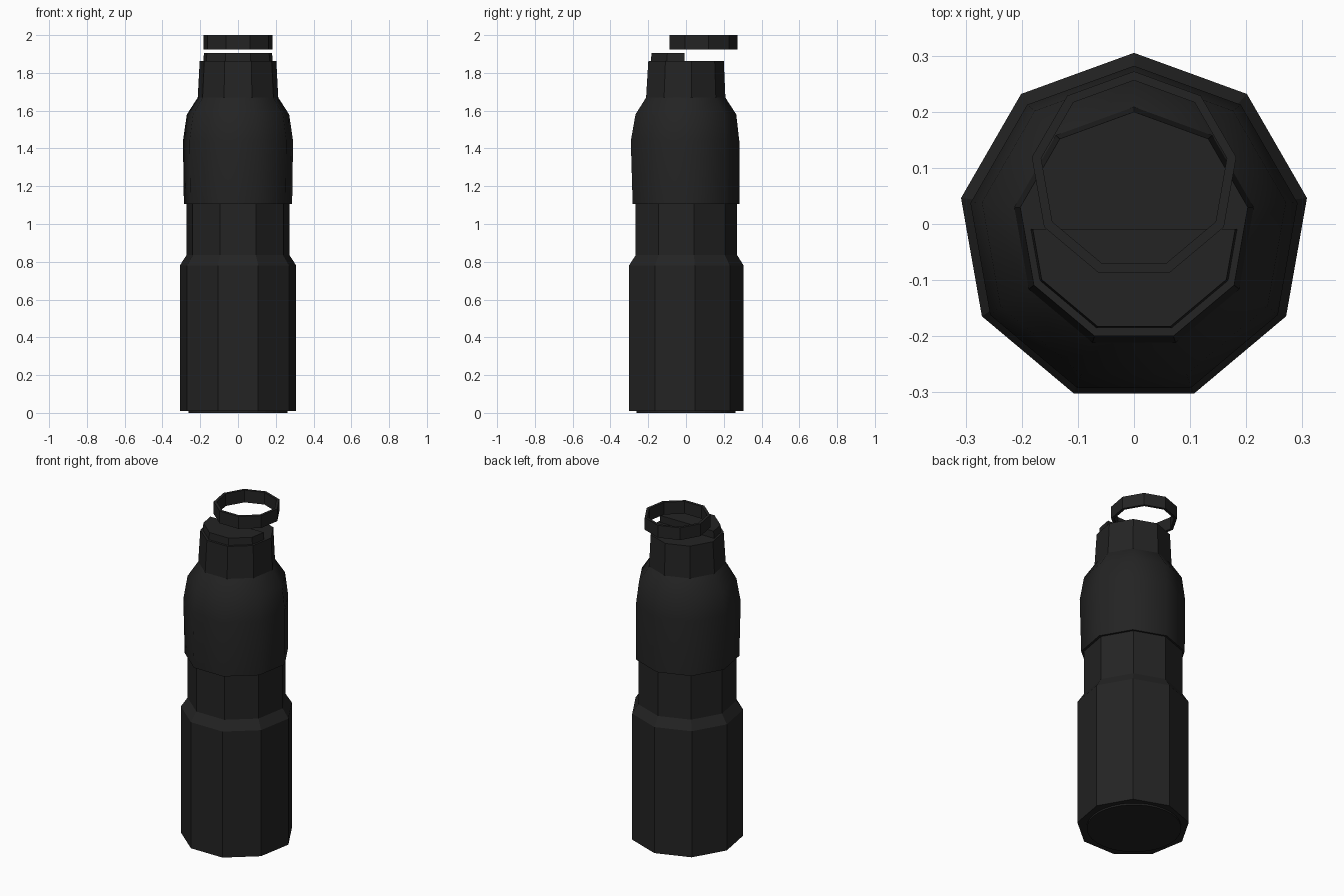
import bpy
import bmesh
import math

cube = bpy.data.objects.get("Cube")
if cube:
    bpy.data.objects.remove(cube, do_unlink=True)

SIDES = 9


def make_material(name, colour):
    mat = bpy.data.materials.new(name)
    mat.use_nodes = True
    mat.diffuse_color = colour
    mat.node_tree.nodes["Principled BSDF"].inputs["Base Color"].default_value = colour
    return mat


charcoal = make_material("charcoal black", (0.017, 0.017, 0.017, 1))


def add_object(name, bm):
    bmesh.ops.recalc_face_normals(bm, faces=bm.faces)
    mesh = bpy.data.meshes.new(name)
    bm.to_mesh(mesh)
    bm.free()
    mesh.materials.append(charcoal)
    obj = bpy.data.objects.new(name, mesh)
    bpy.context.collection.objects.link(obj)
    return obj


def lathe(profile, sides=SIDES, closed=False):
    """Stack polygon rings given as (z, radius, centre y), one corner facing the back."""
    bm = bmesh.new()
    rings = []
    for z, r, cy in profile:
        angles = [math.pi / 2 + math.tau * i / sides for i in range(sides)]
        rings.append([bm.verts.new((r * math.cos(a), cy + r * math.sin(a), z)) for a in angles])
    pairs = list(zip(rings, rings[1:]))
    if closed:
        pairs.append((rings[-1], rings[0]))
    else:
        bm.faces.new(rings[0])
        bm.faces.new(rings[-1])
    for low, high in pairs:
        for i in range(sides):
            j = (i + 1) % sides
            bm.faces.new((low[i], low[j], high[j], high[i]))
    return bm


# Faceted lower body with a narrower grip band
add_object("lower_body", lathe([
    (0.01, 0.313, -0.008), (0.78, 0.313, -0.008),
    (0.835, 0.277, -0.006), (1.15, 0.277, -0.006)]))

# Round foot pad under the body
add_object("foot_pad", lathe([(0, 0.262, 0), (0.02, 0.262, 0)], sides=32))

# Softly shaded shoulder sleeve overhanging the grip band
sleeve = add_object("shoulder_sleeve", lathe([
    (1.107, 0.291, -0.009), (1.44, 0.296, -0.014),
    (1.58, 0.275, -0.009), (1.67, 0.216, -0.008)]))
bpy.ops.object.select_all(action="DESELECT")
sleeve.select_set(True)
bpy.context.view_layer.objects.active = sleeve
bpy.ops.object.shade_smooth_by_angle(angle=math.radians(50))

# Faceted neck
add_object("neck", lathe([(1.66, 0.217, -0.008), (1.862, 0.206, -0.006)]))

# Half lid on the front of the neck top, cut straight across
lid = lathe([(1.855, 0.194, -0.004), (1.905, 0.19, -0.004)])
cut = bmesh.ops.bisect_plane(lid, geom=lid.verts[:] + lid.edges[:] + lid.faces[:],
                             plane_co=(0, -0.009, 0), plane_no=(0, 1, 0), clear_outer=True)
bmesh.ops.holes_fill(lid, edges=[e for e in lid.edges if e.is_boundary])
add_object("half_lid", lid)

# Open carry ring above the lid, set towards the back
add_object("carry_ring", lathe([
    (1.925, 0.185, 0.087), (2.0, 0.185, 0.087),
    (2.0, 0.168, 0.088), (1.925, 0.168, 0.088)], closed=True))
